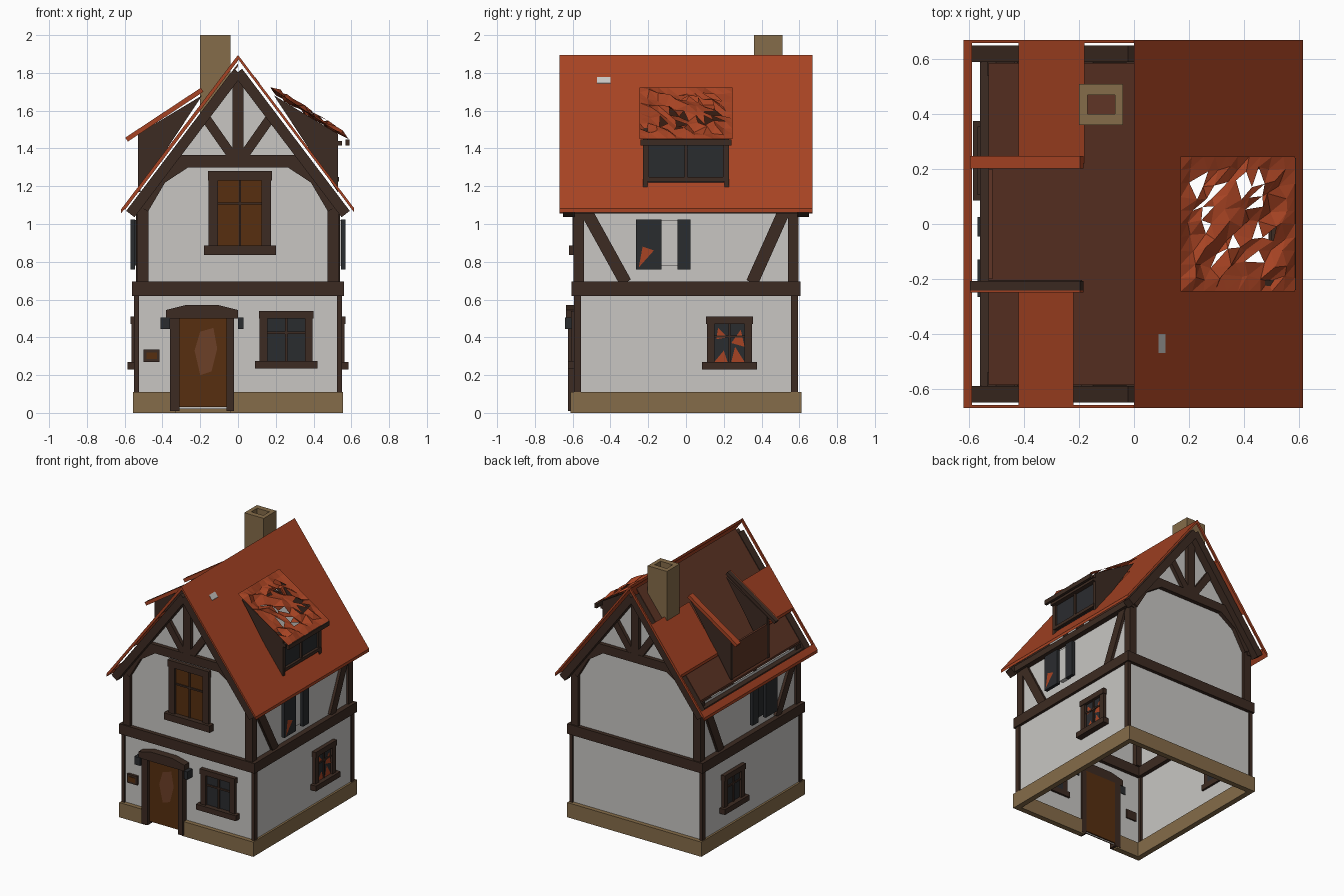
import bpy, bmesh, random
from mathutils import Vector

random.seed(4)
if "Cube" in bpy.data.objects:
    bpy.data.objects.remove(bpy.data.objects["Cube"])


def material(name, r, g, b):
    m = bpy.data.materials.new(name)
    m.use_nodes = True
    m.diffuse_color = (r, g, b, 1)
    m.node_tree.nodes["Principled BSDF"].inputs["Base Color"].default_value = (r, g, b, 1)
    return m


PLASTER = material("plaster", .58, .565, .545)
TIMBER = material("dark timber", .046, .024, .016)
TILE = material("roof tile", .39, .057, .017)
LINING = material("roof lining", .115, .036, .019)
STONE = material("tan stone", .235, .15, .067)
WOOD = material("door wood", .095, .028, .005)
WORN = material("worn wood", .15, .05, .02)
GLASS = material("dark glass", .023, .025, .028)


def mesh(name, mat, verts, faces):
    me = bpy.data.meshes.new(name)
    me.from_pydata([tuple(v) for v in verts], [], faces)
    me.materials.append(mat)
    ob = bpy.data.objects.new(name, me)
    bpy.context.collection.objects.link(ob)
    bm = bmesh.new()
    bm.from_mesh(me)
    bmesh.ops.recalc_face_normals(bm, faces=bm.faces)
    bm.to_mesh(me)
    bm.free()


CUBE = [(0, 1, 3, 2), (4, 6, 7, 5), (0, 4, 5, 1), (2, 3, 7, 6), (0, 2, 6, 4), (1, 5, 7, 3)]


def box(name, mat, x, y, z):
    mesh(name, mat, [(a, b, c) for a in x for b in y for c in z], CUBE)


def beam(name, mat, p, q, normal, width, depth):
    """Straight bar from p to q lying on a wall with the given normal."""
    p, q, n = Vector(p), Vector(q), Vector(normal)
    side = n.cross(q - p).normalized() * width / 2
    mesh(name, mat, [e + s * side + t * n * depth / 2
                     for e in (p, q) for s in (-1, 1) for t in (-1, 1)], CUBE)


def slope(x, drop=0):
    return 1.895 - 1.32 * abs(x) - drop


def panel(name, mat, x0, x1, y0, y1, drop=0, thick=.022):
    """Slab lying on the roof slope between two x and two y values."""
    mesh(name, mat, [(x, y, slope(x, drop + t)) for x in (x0, x1)
                     for y in (y0, y1) for t in (thick, 0)], CUBE)


# Open-bottomed plaster shell
def shell(name, hx, hy, z0, z1):
    c = [(-hx, -hy), (hx, -hy), (hx, hy), (-hx, hy)]
    mesh(name, PLASTER, [(x, y, z) for z in (z0, z1) for x, y in c],
         [(i, (i + 1) % 4, (i + 1) % 4 + 4, i + 4) for i in range(4)])


shell("lower_walls", .54, .58, .02, .66)
shell("upper_walls", .52, .575, .66, 1.12)
for s, end in ((-1, "front"), (1, "back")):
    mesh(end + "_gable_wall", PLASTER,
         [(-.52, s * .575, 1.115), (.52, s * .575, 1.115), (0, s * .575, 1.8)], [(0, 1, 2)])


# Rings of stone and timber around the walls
def ring(name, mat, hx, hy, t, z, door_gap=False):
    for s, a, b in ((-1, "right", "front"), (1, "left", "back")):
        box(f"{name}_{a}", mat, sorted((s * hx, s * (hx - t))), (-hy, hy), z)
        spans = [(-hx, -.33), (-.04, hx)] if door_gap and s < 0 else [(-hx, hx)]
        for x in spans:
            box(f"{name}_{b}", mat, x, sorted((s * hy, s * (hy - t))), z)


ring("stone_base", STONE, .555, .612, .04, (0, .11), True)
ring("storey_beam", TIMBER, .56, .605, .05, (.62, .695))

# Corner posts and gable framing
for s, end in ((-1, "front"), (1, "back")):
    y, n = s * .585, (0, s, 0)
    for m in (-1, 1):
        box("lower_corner_post", TIMBER, sorted((m * .525, m * .55)),
            sorted((s * .555, s * .592)), (.1, .63))
        box("upper_corner_post", TIMBER, sorted((m * .475, m * .535)),
            sorted((s * .54, s * .595)), (.69, 1.13))
        beam(end + "_knee_lower", TIMBER, (m * .5, y, 1.08), (m * .4, y, 1.25), n, .055, .04)
        beam(end + "_knee_upper", TIMBER, (m * .42, y, 1.23), (m * .26, y, 1.335), n, .055, .04)
        beam(end + "_fan_brace", TIMBER, (m * .03, y, 1.36), (m * .17, y, 1.56), n, .05, .035)
        beam(end + "_verge_rafter", TIMBER, (m * .57, s * .62, slope(.57, .09)),
             (0, s * .62, slope(0, .09)), n, .055, .06)
    box(end + "_collar_beam", TIMBER, (-.33, .33), (y - .02, y + .02), (1.3, 1.365))
    box(end + "_king_post", TIMBER, (-.03, .03), (y - .02, y + .02), (1.35, 1.78))

# Side wall framing and shutters, closed on one side and open on the other
for m, side, middle in ((-1, "right", GLASS), (1, "left", PLASTER)):
    n = (m, 0, 0)
    box(side + "_wall_plate", TIMBER, sorted((m * .5, m * .56)), (-.6, .6), (1.055, 1.1))
    for y0, y1 in ((-.53, -.32), (.52, .35)):
        beam(side + "_wall_brace", TIMBER, (m * .525, y0, 1.07), (m * .525, y1, .69), n, .065, .03)
    for y0, y1 in ((-.265, -.13), (-.045, .025)):
        box(side + "_shutter", GLASS, sorted((m * .545, m * .57)), (y0, y1), (.76, 1.025))
    box(side + "_upper_pane", middle, sorted((m * .52, m * .55)), (-.13, -.045), (.78, 1.02))


# Framed windows: u runs along the wall, place maps (u, depth) to x and y
def window(name, place, u0, u1, z0, z1, pane, border=.04):
    def part(label, mat, a, b, c, d, out):
        p, q = place(a, -.015), place(b, out)
        box(f"{name}_{label}", mat, sorted((p[0], q[0])), sorted((p[1], q[1])), (c, d))
    mid = (u0 + u1) / 2
    part("pane", pane, u0 + border, u1 - border, z0 + border, z1 - border, .008)
    part("left_jamb", TIMBER, u0, u0 + border, z0, z1, .025)
    part("right_jamb", TIMBER, u1 - border, u1, z0, z1, .025)
    part("head", TIMBER, u0 - .005, u1 + .005, z1 - border, z1, .03)
    part("sill", TIMBER, u0 - .025, u1 + .025, z0, z0 + border, .045)
    part("mullion", TIMBER, mid - .006, mid + .006, z0, z1, .016)
    part("crossbar", TIMBER, u0, u1, z0 + .6 * (z1 - z0), z0 + .6 * (z1 - z0) + .012, .016)


window("front_lower_window", lambda u, d: (u, -.58 - d), .115, .395, .235, .54, GLASS)
window("front_upper_window", lambda u, d: (u, -.575 - d), -.155, .175, .835, 1.28, WOOD, .05)
window("left_lower_window", lambda u, d: (.54 + d, u), .11, .35, .23, .51, GLASS)
window("right_lower_window", lambda u, d: (-.54 - d, u), .11, .35, .23, .51, GLASS)

# Rust-coloured shards in the broken side window and shutter
for x, pts in ((.551, ((.15, .27), (.22, .27), (.2, .33))),
               (.551, ((.24, .27), (.31, .27), (.26, .35))),
               (.551, ((.24, .37), (.31, .35), (.29, .44))),
               (.551, ((.16, .39), (.22, .4), (.17, .45))),
               (.572, ((-.25, .77), (-.17, .86), (-.23, .88)))):
    mesh("rust_shard", TILE, [(x, y, z) for y, z in pts], [(0, 1, 2)])

# Door with worn panel, frame, arched head, lamps and a small wall box
box("door", WOOD, (-.31, -.05), (-.6, -.57), (.03, .51))
mesh("door_worn_panel", WORN, [(x, -.603, z) for x, z in
     ((-.2, .2), (-.14, .22), (-.11, .34), (-.13, .45), (-.2, .43), (-.23, .33))], [tuple(range(6))])
for x in ((-.36, -.31), (-.06, -.02)):
    box("door_jamb", TIMBER, x, (-.625, -.57), (.01, .52))
mesh("door_head", TIMBER, [(x, y, z) for y in (-.635, -.57) for x, z in
     ((-.38, .5), (0, .5), (.0, .545), (-.1, .57), (-.28, .57), (-.38, .545))],
     [tuple(range(6)), tuple(range(6, 12))]
     + [(i, (i + 1) % 6, (i + 1) % 6 + 6, i + 6) for i in range(6)])
for x, r in ((-.385, .024), (.015, .014)):
    box("wall_lamp", GLASS, (x - r, x + r), (-.64, -.575), (.445, .505))
box("wall_box", TIMBER, (-.5, -.415), (-.6, -.57), (.27, .335))
box("wall_box_door", WOOD, (-.485, -.43), (-.604, -.58), (.285, .32))

# Intact tiled slope around the dormer opening
for x0, x1, y0, y1 in ((0, .2, -.67, .67), (.49, .615, -.67, .67),
                       (.2, .49, -.67, -.2), (.2, .49, .2, .67)):
    panel("tiled_slope", TILE, x0, x1, y0, y1)
panel("bare_slope_patch", PLASTER, .09, .115, -.47, -.4, -.003, .006)

# Bare lining on the broken slope, with the tile strips left on it
panel("bare_lining", LINING, -.53, 0, -.585, .585, .045, .015)
panel("back_tile_strip", TILE, -.42, -.18, .22, .66)
panel("front_tile_strip", TILE, -.42, -.22, -.66, -.24)
panel("eave_tile_strip", TILE, -.62, -.59, -.67, .67)
for y in (-.67, .658):
    panel("verge_tile_strip", TILE, -.6, 0, y, y + .012, .0, .03)


def dormer_z(x):
    return 1.45 + (.585 - abs(x)) * .66


# Dormer cheeks, meeting the slope at the upper end
for m, side in ((-1, "right"), (1, "left")):
    for y in (-.215, .215):
        tri = [(m * .53, slope(.53, .03)), (m * .53, dormer_z(.53) - .01),
               (m * .19, dormer_z(.19) - .03)]
        mesh(side + "_dormer_cheek", TIMBER,
             [(x, y + t, z) for t in (-.012, .012) for x, z in tri],
             [(0, 1, 2), (3, 4, 5), (0, 1, 4, 3), (1, 2, 5, 4), (2, 0, 3, 5)])

# Glazed dormer face on the intact slope, plain boarding on the broken one
box("right_dormer_boarding", LINING, (-.53, -.515), (-.2, .2), (1.17, 1.42))
box("left_dormer_glass", GLASS, (.505, .515), (-.2, .2), (1.22, 1.43))
box("left_dormer_sill", TIMBER, (.49, .535), (-.21, .21), (1.225, 1.248))
box("left_dormer_lintel", TIMBER, (.5, .55), (-.225, .225), (1.415, 1.44))
for y in (-.205, 0, .205):
    box("left_dormer_post", TIMBER, (.505, .53), (y - .008, y + .008), (1.23, 1.42))

# Ragged tiles on the glazed dormer
N = 10
verts, faces = [], []
for i in range(N + 1):
    for j in range(N + 1):
        x = .17 + .415 * i / N
        inside = 0 < i < N and 0 < j < N
        verts.append((x + random.uniform(-.018, .018) * inside,
                      -.245 + .49 * j / N + random.uniform(-.015, .015) * inside,
                      dormer_z(x) + random.uniform(-.02, .02) * inside))
for i in range(N):
    for j in range(N):
        a, b = i * (N + 1) + j, (i + 1) * (N + 1) + j
        for tri in ((a, b, b + 1), (a, b + 1, a + 1)):
            if not (0 < i < N - 2 and 0 < j < N - 1 and random.random() < .22):
                faces.append(tri)
mesh("ragged_dormer_tiles", TILE, verts, faces)
box("ragged_dormer_fascia", TIMBER, (.57, .59), (-.24, .24), (1.415, 1.447))

# Remaining roof edges on the open dormer
for y, w, mat in ((.225, .045, TILE), (-.225, .035, TIMBER), (-.246, .008, TILE)):
    beam("open_dormer_edge", mat, (-.59, y, dormer_z(.59)), (-.19, y, dormer_z(.19)),
         (0, 1, 0), .025, w)

# Hollow chimney
for s in (-1, 1):
    box("chimney_side", STONE, sorted((-.12 + s * .05, -.12 + s * .08)), (.36, .51), (1.55, 2))
    box("chimney_end", STONE, (-.17, -.07), sorted((.435 + s * .035, .435 + s * .075)), (1.55, 2))
box("chimney_flue", LINING, (-.17, -.07), (.4, .47), (1.6, 1.95))
